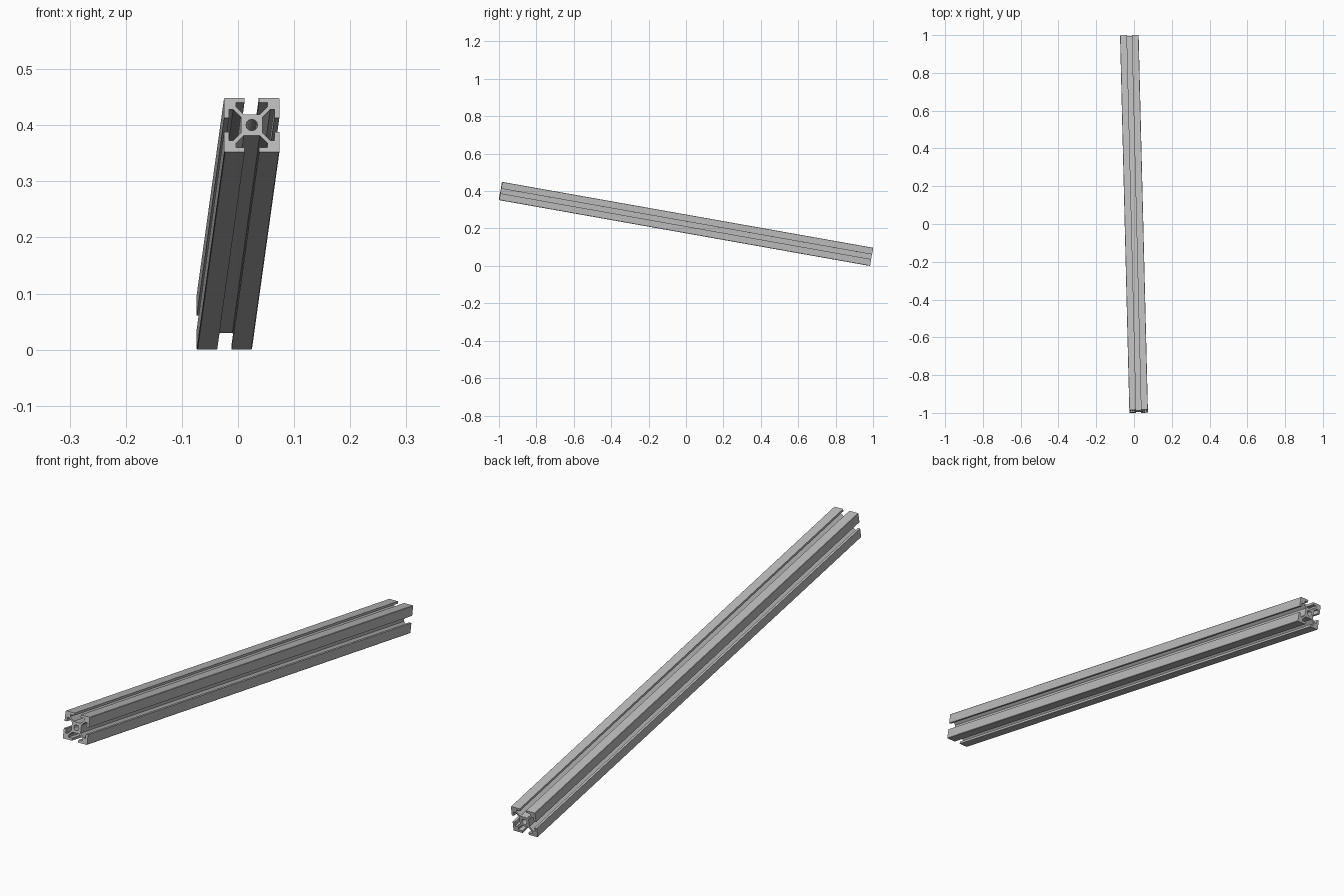
import bpy
import math
from mathutils import Matrix, Vector

cube = bpy.data.objects.get("Cube")
if cube:
    bpy.data.objects.remove(cube)

SIDE = 0.0985          # outer width of the square section
UNIT = SIDE / 20       # section is drawn on a 20-unit square
FRONT = Vector((0.0245, -0.9915, 0.4005))
BACK = Vector((-0.0245, 0.9915, 0.0485))

# Brushed aluminium
metal = bpy.data.materials.new("aluminium_grey")
metal.use_nodes = True
GREY = (0.5, 0.5, 0.5, 1)
metal.diffuse_color = GREY
metal.node_tree.nodes["Principled BSDF"].inputs["Base Color"].default_value = GREY

# One quarter of the outline: a T-shaped slot on the right, then the outer corner
quarter = [(8.2, -2.6), (8.2, -5.7), (6.7, -5.7), (3.9, -2.9),
           (3.9, 2.9), (6.7, 5.7), (8.2, 5.7), (8.2, 2.6),
           (10, 2.6), (10, 9.7), (9.7, 10), (2.6, 10)]
outline = [Matrix.Rotation(math.radians(90 * k), 2) @ Vector(p)
           for k in range(4) for p in quarter]
SIDES = 12
bore = [(2.1 * math.cos(math.tau * i / SIDES), 2.1 * math.sin(math.tau * i / SIDES))
        for i in range(SIDES)]

# Filled section with a centre bore, extruded along its local z
curve = bpy.data.curves.new("section", "CURVE")
curve.dimensions = "2D"
curve.fill_mode = "BOTH"
curve.extrude = (FRONT - BACK).length / 2
for loop in (outline, bore):
    spline = curve.splines.new("POLY")
    spline.points.add(len(loop) - 1)
    for point, p in zip(spline.points, loop):
        point.co = (p[0] * UNIT, p[1] * UNIT, 0, 1)
    spline.use_cyclic_u = True
curve.materials.append(metal)

# Lay the rail along the tilted axis and bake it to a mesh
rail = bpy.data.objects.new("slotted_rail", curve)
bpy.context.collection.objects.link(rail)
axis = (FRONT - BACK).normalized()
across = Vector((0, 0, 1)).cross(axis).normalized()
up = axis.cross(across)
rail.matrix_world = Matrix.Translation((FRONT + BACK) / 2) @ Matrix((across, up, axis)).transposed().to_4x4()
bpy.context.view_layer.objects.active = rail
rail.select_set(True)
bpy.ops.object.convert(target="MESH")
rail = bpy.context.object
rail.name = "slotted_rail"
bpy.ops.object.shade_flat()
